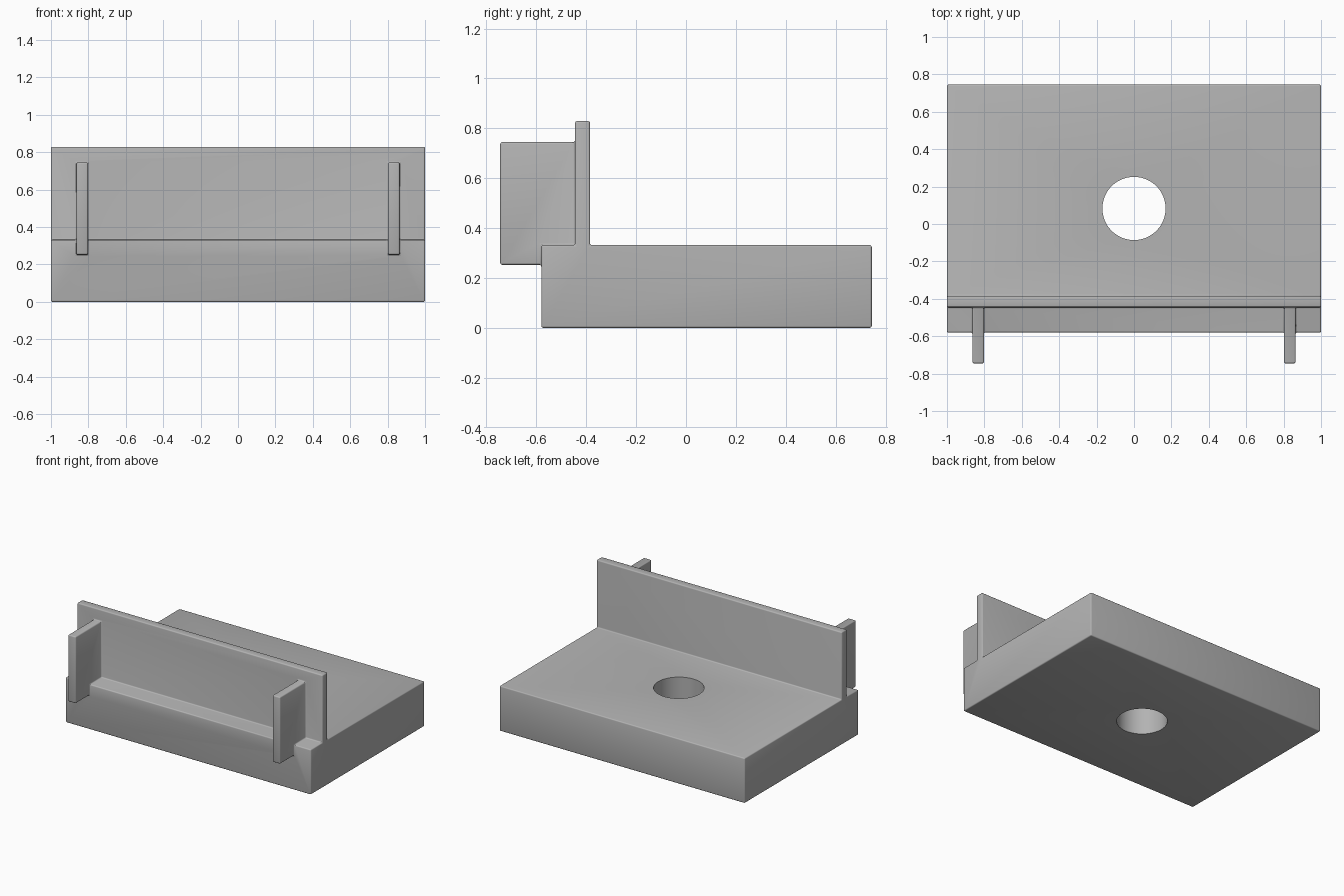
import bpy
import bmesh

FILLET = 0.008

cube = bpy.data.objects.get("Cube")
if cube:
    bpy.data.objects.remove(cube, do_unlink=True)

grey = bpy.data.materials.new("plain grey")
grey.use_nodes = True
colour = (0.45, 0.45, 0.45, 1)
grey.diffuse_color = colour
grey.node_tree.nodes["Principled BSDF"].inputs["Base Color"].default_value = colour


def make_object(name, bm):
    bmesh.ops.recalc_face_normals(bm, faces=bm.faces)
    mesh = bpy.data.meshes.new(name)
    bm.to_mesh(mesh)
    bm.free()
    mesh.materials.append(grey)
    obj = bpy.data.objects.new(name, mesh)
    bpy.context.collection.objects.link(obj)
    return obj


def extrude_profile(name, profile, x0, x1):
    """Extrude a y-z outline from x0 to x1."""
    bm = bmesh.new()
    face = bm.faces.new([bm.verts.new((x0, y, z)) for y, z in profile])
    moved = bmesh.ops.extrude_face_region(bm, geom=[face])["geom"]
    verts = [v for v in moved if isinstance(v, bmesh.types.BMVert)]
    bmesh.ops.translate(bm, verts=verts, vec=(x1 - x0, 0, 0))
    return make_object(name, bm)


def add_boolean(target, tool, operation):
    mod = target.modifiers.new(tool.name, "BOOLEAN")
    mod.operation = operation
    mod.solver = "EXACT"
    mod.object = tool
    tool.hide_render = True
    tool.hide_viewport = True


# Base slab with its upright wall
bracket = extrude_profile("bracket_body", [
    (-0.58, 0), (0.745, 0), (0.745, 0.332), (-0.385, 0.332),
    (-0.385, 0.829), (-0.445, 0.829), (-0.445, 0.332), (-0.58, 0.332)], -1, 1)

# Pair of fins on the front of the wall, joined to the body
fin_outline = [(-0.745, 0.253), (-0.42, 0.253), (-0.42, 0.745), (-0.745, 0.745)]
helpers = []
for side, label in ((-1, "right"), (1, "left")):
    fin = extrude_profile(label + "_fin", fin_outline,
                          side * 0.833 - 0.031, side * 0.833 + 0.031)
    add_boolean(bracket, fin, "UNION")
    helpers.append(fin)

# Small rounds on outer edges and fillets in inner corners
bevel = bracket.modifiers.new("fillets", "BEVEL")
bevel.width = FILLET
bevel.segments = 3
bevel.limit_method = "ANGLE"

# Round hole straight through the slab, with crisp rims
bm = bmesh.new()
bmesh.ops.create_cone(bm, cap_ends=True, segments=64, radius1=0.169,
                      radius2=0.169, depth=1)
bmesh.ops.translate(bm, verts=bm.verts, vec=(0, 0.083, 0.2))
cutter = make_object("hole_cutter", bm)
add_boolean(bracket, cutter, "DIFFERENCE")
helpers.append(cutter)

# Bake the modifiers, then drop the helpers
bpy.context.view_layer.update()
graph = bpy.context.evaluated_depsgraph_get()
final_mesh = bpy.data.meshes.new_from_object(bracket.evaluated_get(graph))
bracket.modifiers.clear()
bracket.data = final_mesh
for helper in helpers:
    bpy.data.objects.remove(helper, do_unlink=True)

bpy.ops.object.select_all(action="DESELECT")
bracket.select_set(True)
bpy.context.view_layer.objects.active = bracket
bpy.ops.object.shade_smooth_by_angle(angle=0.6)
